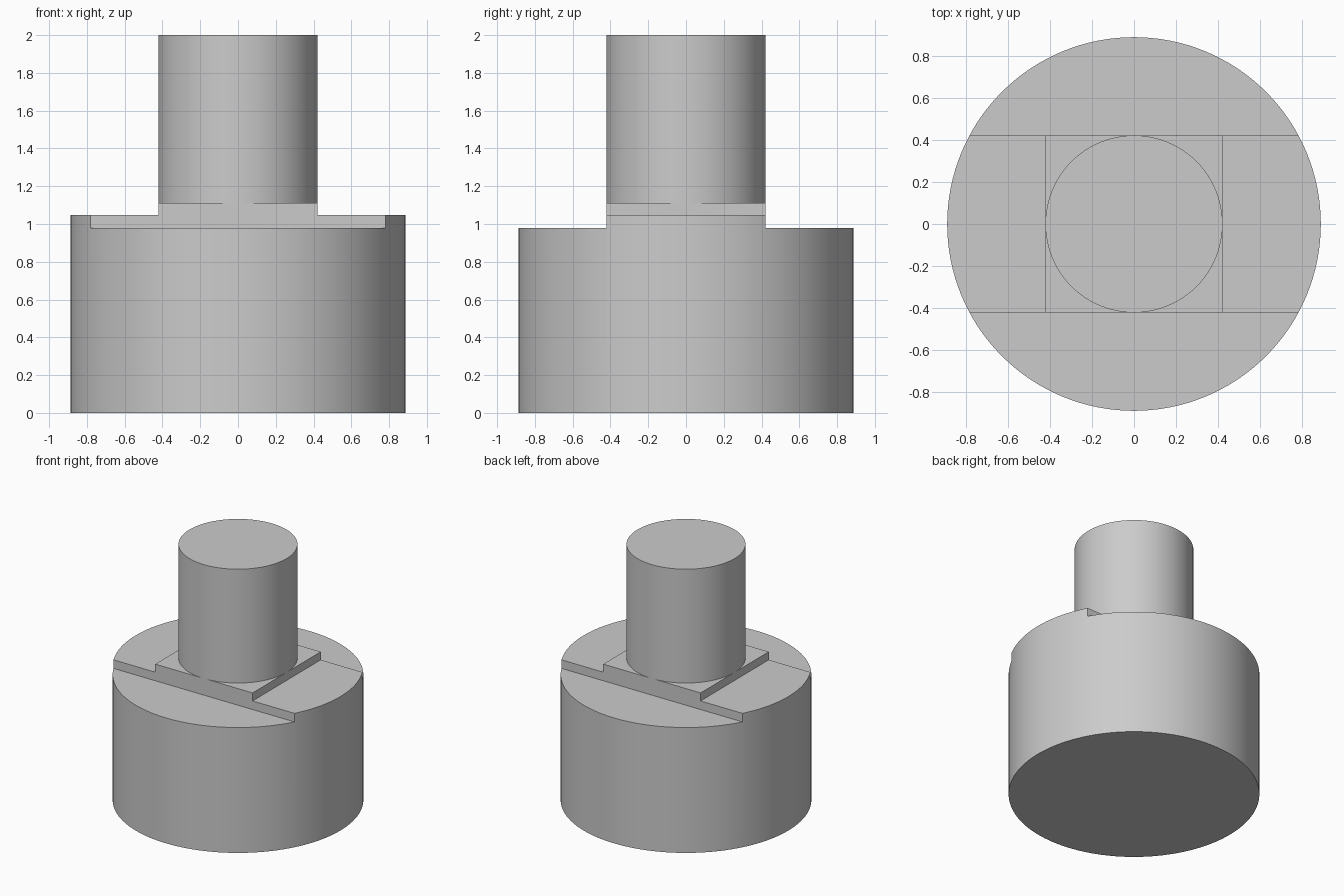
import bpy
import math

if "Cube" in bpy.data.objects:
    bpy.data.objects.remove(bpy.data.objects["Cube"], do_unlink=True)

BASE_R, STEM_R = 0.888, 0.421
LEDGE_Z, BAR_Z, PAD_Z, TOP_Z = 0.98, 1.047, 1.11, 2.0

grey = bpy.data.materials.new("plain grey")
grey.use_nodes = True
colour = (0.6, 0.6, 0.6, 1)
grey.diffuse_color = colour
grey.node_tree.nodes["Principled BSDF"].inputs["Base Color"].default_value = colour


def cylinder(name, radius, z0, z1):
    bpy.ops.mesh.primitive_cylinder_add(
        vertices=128, radius=radius, depth=z1 - z0, location=(0, 0, (z0 + z1) / 2))
    return finish(name)


def box(name, x, y, z0, z1, centre_y=0):
    bpy.ops.mesh.primitive_cube_add(size=1, location=(0, centre_y, (z0 + z1) / 2))
    bpy.context.object.scale = (x, y, z1 - z0)
    bpy.ops.object.transform_apply(location=False, rotation=False, scale=True)
    return finish(name)


def finish(name):
    obj = bpy.context.object
    obj.name = name
    obj.data.materials.append(grey)
    return obj


# Round base, with both sides of the top milled down to leave a raised bar
base = cylinder("base", BASE_R, 0, BAR_Z)
for side in (-1, 1):
    cutter = box("ledge_cutter", 3, 1, LEDGE_Z, BAR_Z + 0.5, side * (STEM_R + 0.5))
    cutter.hide_render = True
    cut = base.modifiers.new("ledge", 'BOOLEAN')
    cut.operation = 'DIFFERENCE'
    cut.solver = 'EXACT'
    cut.object = cutter
    bpy.context.view_layer.objects.active = base
    bpy.ops.object.modifier_apply(modifier=cut.name)
    bpy.data.objects.remove(cutter, do_unlink=True)

# Square pad and round stem
pad = box("square_pad", 2 * STEM_R, 2 * STEM_R, BAR_Z, PAD_Z)
stem = cylinder("stem", STEM_R, PAD_Z, TOP_Z)

# Smooth round walls, sharp edges
bpy.ops.object.select_all(action='DESELECT')
for obj in (base, stem):
    obj.select_set(True)
bpy.context.view_layer.objects.active = base
bpy.ops.object.shade_smooth_by_angle(angle=math.radians(30))
